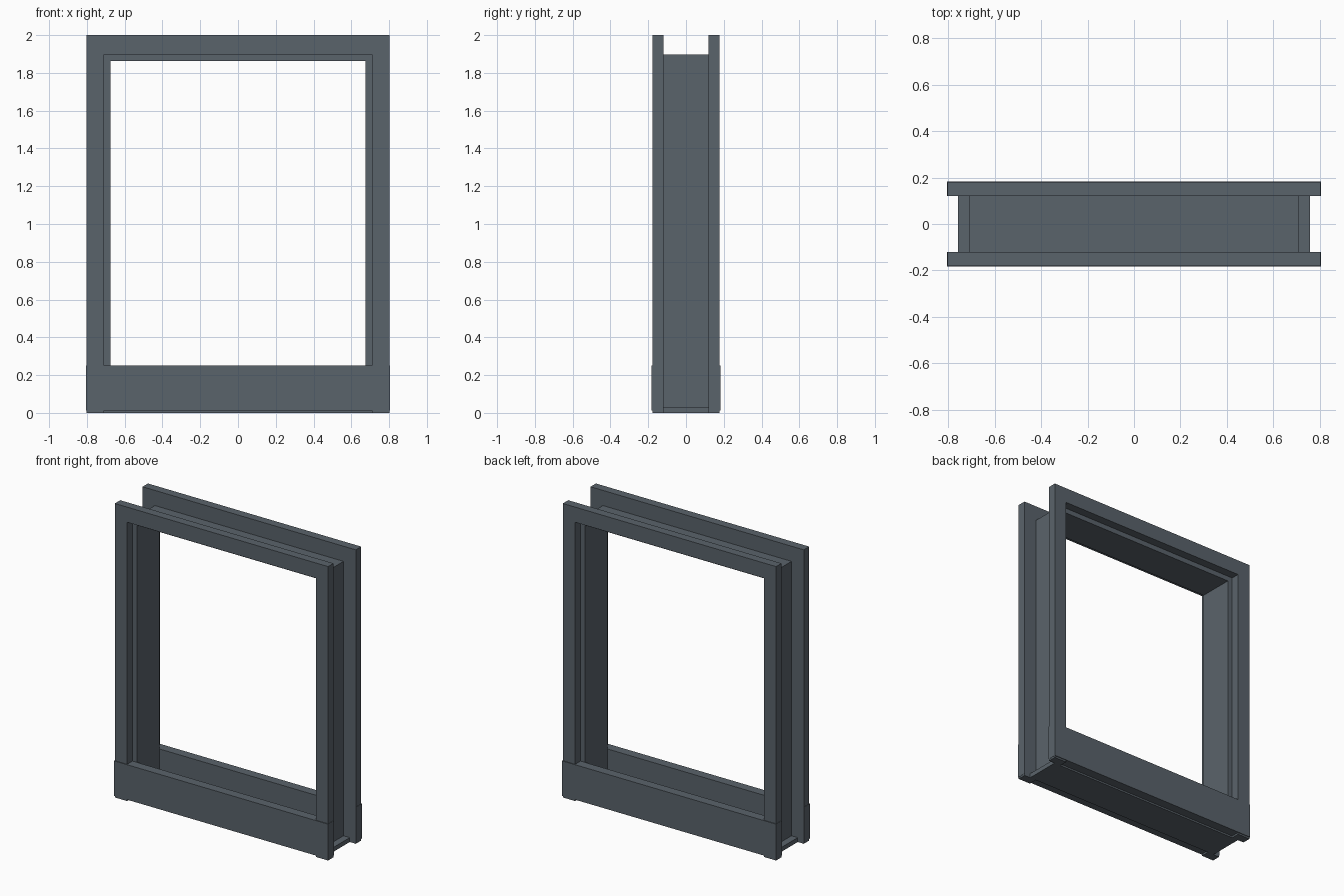
import bpy, bmesh
from mathutils import Vector

if "Cube" in bpy.data.objects:
    bpy.data.objects.remove(bpy.data.objects["Cube"])

slate = bpy.data.materials.new("slate grey")
slate.diffuse_color = (0.102, 0.125, 0.147, 1)
slate.use_nodes = True
slate.node_tree.nodes["Principled BSDF"].inputs["Base Color"].default_value = slate.diffuse_color


def add_mesh(name, bm):
    bmesh.ops.recalc_face_normals(bm, faces=bm.faces[:])
    me = bpy.data.meshes.new(name)
    bm.to_mesh(me)
    bm.free()
    me.materials.append(slate)
    ob = bpy.data.objects.new(name, me)
    bpy.context.collection.objects.link(ob)
    return ob


def box(name, x, y, z):
    bm = bmesh.new()
    bmesh.ops.create_cube(bm, size=1)
    for v in bm.verts:
        v.co = Vector([r[0] if c < 0 else r[1] for c, r in zip(v.co, (x, y, z))])
    return add_mesh(name, bm)


def arch(name, outer, inner, top_out, top_in, bottom, y0, y1):
    # upside-down U outline, extruded along y
    pts = [(-outer, bottom), (-outer, top_out), (outer, top_out), (outer, bottom),
           (inner, bottom), (inner, top_in), (-inner, top_in), (-inner, bottom)]
    bm = bmesh.new()
    face = bm.faces.new([bm.verts.new((x, y0, z)) for x, z in pts])
    ext = bmesh.ops.extrude_face_region(bm, geom=[face])
    verts = [g for g in ext["geom"] if isinstance(g, bmesh.types.BMVert)]
    bmesh.ops.translate(bm, verts=verts, vec=(0, y1 - y0, 0))
    return add_mesh(name, bm)


# trim and kick panel on both sides
for side, s in (("front", -1), ("back", 1)):
    arch(side + "_trim", 0.803, 0.71, 2.0, 1.897, 0, *sorted((s * 0.12, s * 0.178)))
    box(side + "_kick_panel", (-0.805, 0.805), sorted((s * 0.12, s * 0.183)), (0.012, 0.25))

# jamb lining the opening between the trims
arch("jamb", 0.71, 0.675, 1.897, 1.863, 0.03, -0.12, 0.12)

# sill joining both sides at the floor
box("sill", (-0.757, 0.757), (-0.12, 0.12), (0.0, 0.03))
